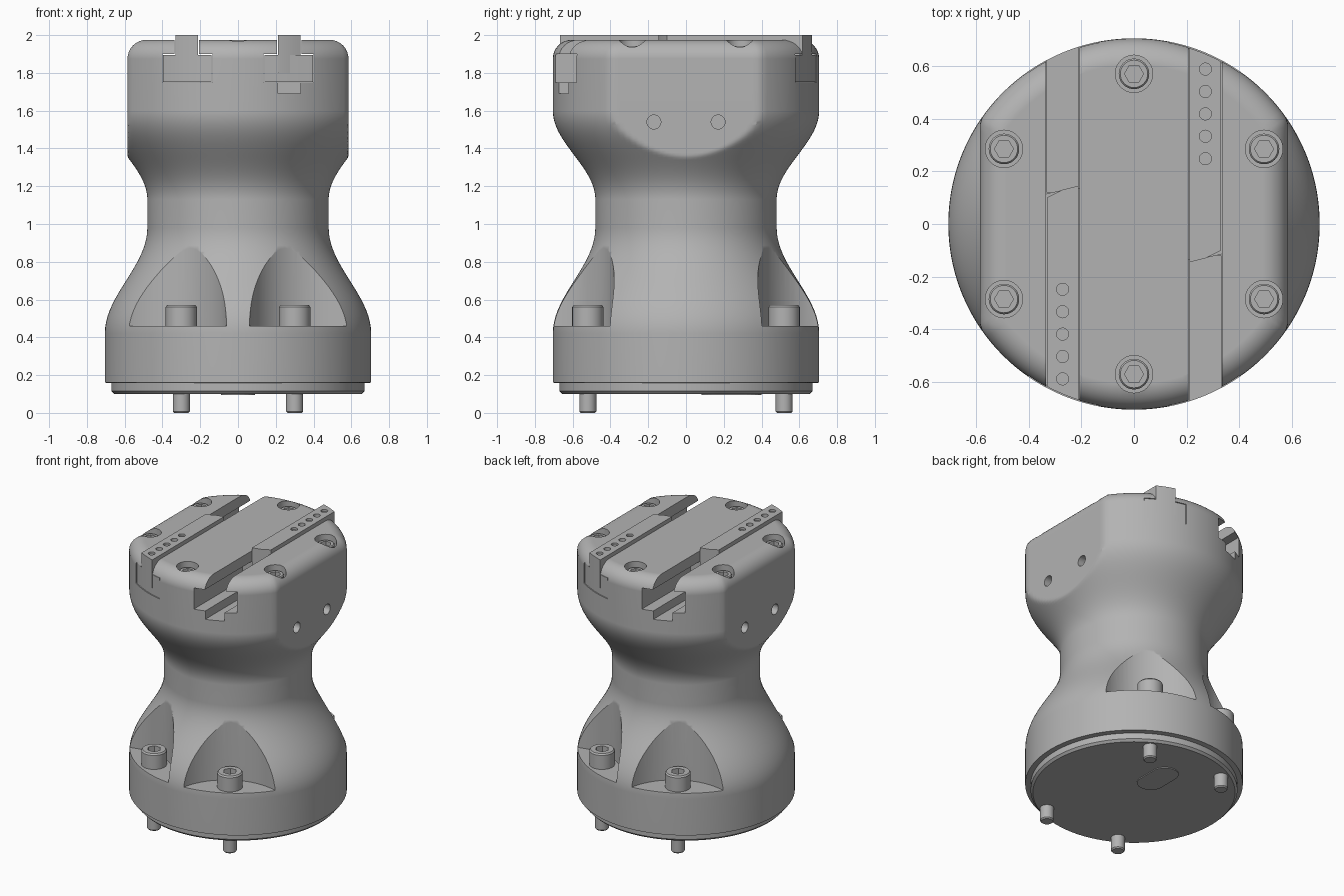
import bpy, bmesh, math
from math import sin, cos, pi, sqrt
from mathutils import Matrix

if "Cube" in bpy.data.objects:
    bpy.data.objects.remove(bpy.data.objects["Cube"], do_unlink=True)

grey = bpy.data.materials.new("machined_grey")
grey.use_nodes = True
grey.diffuse_color = (0.45, 0.45, 0.45, 1)
grey.node_tree.nodes["Principled BSDF"].inputs["Base Color"].default_value = grey.diffuse_color


def skin(bm, rings):
    """Join rings of points with quads and cap both ends."""
    rows = [[bm.verts.new(p) for p in ring] for ring in rings]
    n = len(rows[0])
    for a, b in zip(rows, rows[1:]):
        for i in range(n):
            j = (i + 1) % n
            bm.faces.new((a[i], a[j], b[j], b[i]))
    bm.faces.new(rows[0][::-1])
    bm.faces.new(rows[-1])


def lathe(bm, profile, place=(0, 0), seg=40):
    """Profile entries are radius, height and an optional half width in x."""
    rings = []
    for r, z, *limit in profile:
        w = limit[0] if limit else r
        rings.append([(place[0] + max(-w, min(w, r * cos(2 * pi * i / seg))),
                       place[1] + r * sin(2 * pi * i / seg), z) for i in range(seg)])
    skin(bm, rings)


def prism(bm, pts, lo, hi, axis="z"):
    put = {"x": lambda a, b, h: (h, a, b),
           "y": lambda a, b, h: (a, h, b),
           "z": lambda a, b, h: (a, b, h)}[axis]
    skin(bm, [[put(a, b, h) for a, b in pts] for h in (lo, hi)])


def half_turn(bm):
    """Repeat everything turned by 180 degrees about the vertical axis."""
    copy = bmesh.ops.duplicate(bm, geom=bm.verts[:] + bm.edges[:] + bm.faces[:])
    verts = [g for g in copy["geom"] if isinstance(g, bmesh.types.BMVert)]
    bmesh.ops.rotate(bm, verts=verts, matrix=Matrix.Rotation(pi, 3, "Z"))


def finish(name, bm):
    bmesh.ops.recalc_face_normals(bm, faces=bm.faces[:])
    mesh = bpy.data.meshes.new(name)
    bm.to_mesh(mesh)
    bm.free()
    mesh.materials.append(grey)
    ob = bpy.data.objects.new(name, mesh)
    bpy.context.collection.objects.link(ob)
    return ob


def activate(ob):
    bpy.ops.object.select_all(action="DESELECT")
    ob.select_set(True)
    bpy.context.view_layer.objects.active = ob


def cut(ob, bm):
    tool = finish("cutter", bm)
    tool.hide_render = True
    activate(ob)
    mod = ob.modifiers.new("cut", "BOOLEAN")
    mod.operation, mod.solver, mod.object = "DIFFERENCE", "EXACT", tool
    bpy.ops.object.modifier_apply(modifier=mod.name)
    bpy.data.objects.remove(tool, do_unlink=True)


def smooth(ob):
    activate(ob)
    bpy.ops.object.shade_smooth_by_angle(angle=math.radians(30))
    mod = ob.modifiers.new("even_shading", "WEIGHTED_NORMAL")
    mod.keep_sharp = True


def rect(x0, x1, y0, y1):
    return [(x0, y0), (x1, y0), (x1, y1), (x0, y1)]


def polar(r, degrees):
    return r * cos(math.radians(degrees)), r * sin(math.radians(degrees))


R, NECK, FLAT, TOP = 0.705, 0.48, 0.585, 1.975

# Body: flanged base, waisted neck, flat-sided head with rounded top
profile = [(0.655, 0.1), (0.67, 0.115), (0.67, 0.157), (R, 0.16)]
steps = 18
for i in range(steps + 1):
    t = i / steps
    profile.append((R - (R - NECK) * (1 - cos(pi * t)) / 2, 0.42 + 0.56 * t))
for i in range(steps * 2 + 1):
    t = i / steps / 2
    profile.append((NECK + (R - NECK) * (1 - cos(pi * t)) / 2, 1.13 + 0.47 * t, FLAT))
for i in range(9):
    a = pi / 2 * i / 8
    inset = 0.1 * (1 - cos(a))
    profile.append((R - inset, TOP - 0.1 + 0.1 * sin(a), FLAT - inset))
bm = bmesh.new()
lathe(bm, profile, seg=144)
body = finish("body", bm)

# Four scooped bolt pockets
bolt_angles = (60, 120, 240, 300)
bm = bmesh.new()
for a in bolt_angles:
    lathe(bm, [(0.395, 0.46), (0.395, 1.0)], polar(0.895, a), 72)
cut(body, bm)

# Two T slots across the head
tee = [(-0.4, 1.75), (-0.135, 1.75), (-0.135, 1.9), (-0.207, 1.9),
       (-0.207, 2.1), (-0.335, 2.1), (-0.335, 1.9), (-0.4, 1.9)]
bm = bmesh.new()
prism(bm, tee, -0.8, 0.8, "y")
half_turn(bm)
cut(body, bm)

# Relief groove under the open end of each slot
bm = bmesh.new()
prism(bm, rect(-0.33, -0.212, 1.69, 1.8), 0.12, 0.8, "y")
half_turn(bm)
cut(body, bm)

# Counterbores for the head screws, and side holes
head_screws = [polar(0.57, 30 + 60 * i) for i in range(6)]
bm = bmesh.new()
for p in head_screws:
    lathe(bm, [(0.071, 1.87), (0.071, 2.1)], p, 32)
cut(body, bm)
bm = bmesh.new()
for y in (-0.17, 0.17):
    ring = [(y + 0.037 * cos(pi * i / 12), 1.54 + 0.037 * sin(pi * i / 12)) for i in range(24)]
    prism(bm, ring, 0.52, 0.8, "x")
half_turn(bm)
cut(body, bm)
smooth(body)


def screws(name, places, profile, socket_radius, depth):
    bm = bmesh.new()
    for p in places:
        lathe(bm, profile, p, 32)
    ob = finish(name, bm)
    top = profile[-1][1]
    bm = bmesh.new()
    for p in places:
        lathe(bm, [(socket_radius, top - depth), (socket_radius, top + 0.1)], p, 6)
    cut(ob, bm)
    smooth(ob)


# Socket screws in the head, and mounting bolts through the base
screws("head_screws", head_screws,
       [(0.058, 1.86), (0.058, 1.935), (0.052, 1.942)], 0.036, 0.04)
screws("base_bolts", [polar(0.6, a) for a in bolt_angles],
       [(0.038, 0), (0.045, 0.008), (0.045, 0.45), (0.083, 0.452),
        (0.083, 0.56), (0.075, 0.57)], 0.045, 0.06)


# Sliding jaws: T foot and raised bar, ends following the round head
def jaw_plan(x0, x1):
    front = []
    for i in range(9):
        x = x0 + (x1 - x0) * i / 8
        front.append((x, -sqrt(0.7 ** 2 - x * x)))
    return front + [(x1, 0.145), ((x0 + x1) / 2, 0.13), (x0, 0.1)]


bm = bmesh.new()
prism(bm, jaw_plan(-0.396, -0.139), 1.752, 1.896)
half_turn(bm)
smooth(finish("jaw_feet", bm))
bm = bmesh.new()
prism(bm, jaw_plan(-0.331, -0.211), 1.8, 2.0)
half_turn(bm)
jaws = finish("jaw_bars", bm)
bm = bmesh.new()
for i in range(5):
    floor = 1.95 if i % 2 else 1.985
    lathe(bm, [(0.023, floor), (0.023, 2.1)], (-0.271, -0.248 - 0.085 * i), 20)
half_turn(bm)
cut(jaws, bm)
smooth(jaws)

# Rounded pad under the base
bm = bmesh.new()
pad = []
for i in range(24):
    a = 2 * pi * (i + 0.5) / 24
    pad.append((0.09 * cos(a), 0.24 + 0.09 * sin(a) + math.copysign(0.07, sin(a))))
prism(bm, pad, 0.094, 0.102)
finish("base_pad", bm)
